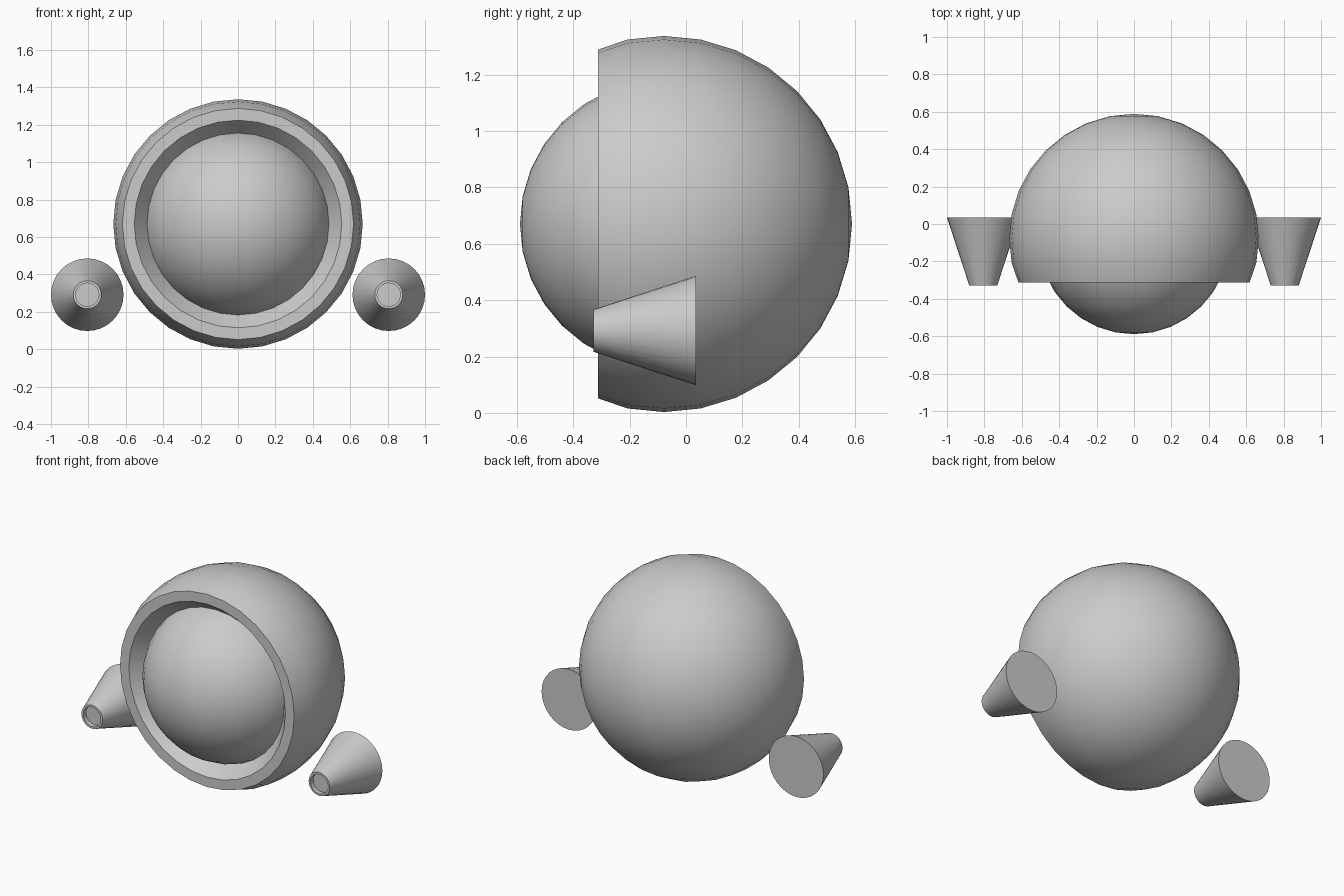
import bpy, bmesh
from math import sin, cos, pi, radians

if "Cube" in bpy.data.objects:
    bpy.data.objects.remove(bpy.data.objects["Cube"])

CY, CZ = -0.078, 0.67      # shared centre of shell and inner ball


def lathe(name, profile, loc, segments=32):
    """Revolve (y, radius) points around the y axis; radius 0 makes a pole."""
    bm = bmesh.new()
    rings = []
    for y, r in profile:
        if r < 1e-5:
            rings.append([bm.verts.new((0, y, 0))] * segments)
        else:
            rings.append([bm.verts.new((r * sin(2 * pi * i / segments), y,
                                        r * cos(2 * pi * i / segments)))
                          for i in range(segments)])
    for a, b in zip(rings, rings[1:]):
        for i in range(segments):
            j = (i + 1) % segments
            quad = [a[i], a[j], b[j], b[i]]
            bm.faces.new(list(dict.fromkeys(quad)))
    bmesh.ops.recalc_face_normals(bm, faces=bm.faces)
    mesh = bpy.data.meshes.new(name)
    bm.to_mesh(mesh)
    bm.free()
    ob = bpy.data.objects.new(name, mesh)
    ob.location = loc
    bpy.context.collection.objects.link(ob)
    bpy.ops.object.select_all(action='DESELECT')
    bpy.context.view_layer.objects.active = ob
    ob.select_set(True)
    bpy.ops.object.shade_smooth_by_angle(angle=radians(30))
    return ob


def arc(radius, steps):
    """Sphere profile from the back pole forwards, 16 steps to the front pole."""
    return [(radius * cos(pi * i / 16), radius * sin(pi * i / 16))
            for i in range(steps + 1)]


# Outer shell: sphere cut open at the front, flat rim, tapered socket
shell = arc(0.667, 9) + [(-0.235, 0.618), (-0.235, 0.555),
                         (-0.14, 0.48), (-0.06, 0.42), (-0.06, 0)]
lathe("outer_shell", shell, (0, CY, CZ))

# Inner ball
lathe("inner_ball", arc(0.511, 15) + [(-0.511, 0)], (0, CY, CZ))

# Side thrusters: tapered cones with a shallow recess in the small front end
cone = [(0.035, 0), (0.035, 0.194), (-0.328, 0.075),
        (-0.328, 0.062), (-0.30, 0.062), (-0.30, 0)]
for side, x in (("left", -0.806), ("right", 0.806)):
    lathe(side + "_thruster", cone, (x, 0, 0.292))
